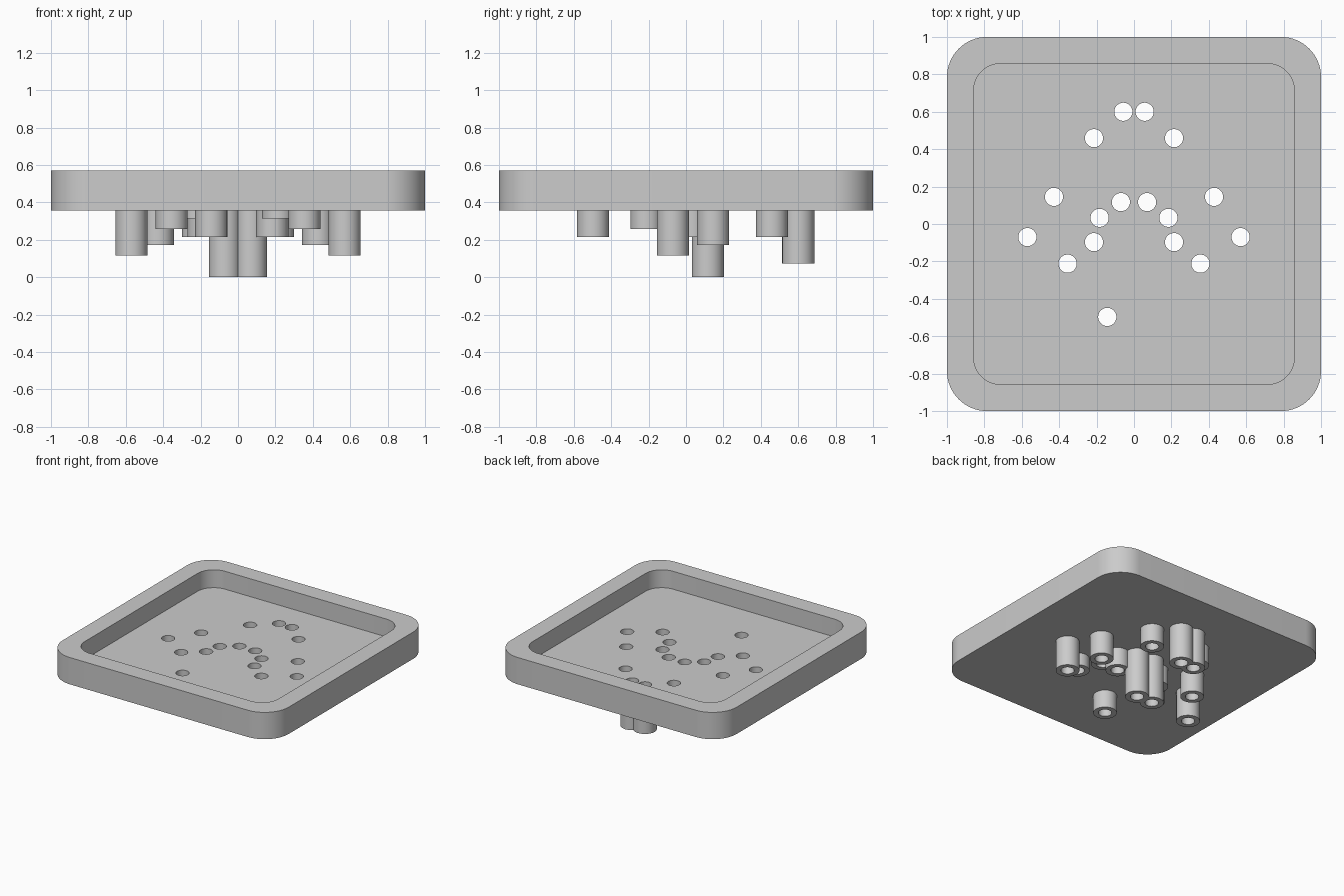
import bpy, bmesh, math
from mathutils import Matrix, Vector

cube = bpy.data.objects.get("Cube")
if cube:
    bpy.data.objects.remove(cube, do_unlink=True)

U = 1 / 14                                   # design unit
BASE, FLOOR, RIM = 5 * U, 6 * U, 8 * U       # heights of underside, tray floor, rim
PEG_R, HOLE_R = 1.2 * U, 0.68 * U

grey = bpy.data.materials.new("plain grey")
grey.use_nodes = True
colour = (0.6, 0.6, 0.6, 1)
grey.diffuse_color = colour
grey.node_tree.nodes["Principled BSDF"].inputs["Base Color"].default_value = colour


def make_object(name, bm):
    bmesh.ops.recalc_face_normals(bm, faces=bm.faces)
    mesh = bpy.data.meshes.new(name)
    bm.to_mesh(mesh)
    bm.free()
    mesh.materials.append(grey)
    ob = bpy.data.objects.new(name, mesh)
    bpy.context.collection.objects.link(ob)
    return ob


def rounded_square(bm, half, radius, z, steps=16):
    ring = []
    for corner in range(4):
        turn = Matrix.Rotation(corner * math.pi / 2, 3, "Z")
        for i in range(steps + 1):
            a = i / steps * math.pi / 2
            c = half - radius
            p = turn @ Vector((c + radius * math.cos(a), c + radius * math.sin(a), z))
            ring.append(bm.verts.new(p))
    return ring


def cylinders(name, spots, radius, top, bottom=None):
    bm = bmesh.new()
    for x, y, low in spots:
        z0 = low if bottom is None else bottom
        bmesh.ops.create_cone(bm, cap_ends=True, segments=48, radius1=radius, radius2=radius,
                              depth=top - z0, matrix=Matrix.Translation((x, y, (top + z0) / 2)))
    return make_object(name, bm)


def boolean(target, other, operation):
    mod = target.modifiers.new(operation.title(), "BOOLEAN")
    mod.object, mod.operation, mod.solver, mod.use_self = other, operation, "EXACT", True
    bpy.context.view_layer.objects.active = target
    bpy.ops.object.modifier_apply(modifier=mod.name)
    bpy.data.objects.remove(other, do_unlink=True)


# Tray: outer wall, rim, inner wall and recessed floor
bm = bmesh.new()
rings = [rounded_square(bm, 1, 3 * U, BASE), rounded_square(bm, 1, 3 * U, RIM),
         rounded_square(bm, 12 * U, 2 * U, RIM), rounded_square(bm, 12 * U, 2 * U, FLOOR)]
for low, high in zip(rings, rings[1:]):
    n = len(low)
    for i in range(n):
        j = (i + 1) % n
        bm.faces.new((low[i], low[j], high[j], high[i]))
bm.faces.new(rings[0])
bm.faces.new(rings[-1])
tray = make_object("tray_with_pegs", bm)

# Hollow pegs of different lengths: x, y and lower end, mirrored across x
pairs = [(0.057, 0.60, 0.073), (0.214, 0.459, 0.215), (0.428, 0.145, 0.172),
         (0.07, 0.117, 0), (0.184, 0.033, 0.215), (0.57, -0.07, 0.116),
         (0.214, -0.097, 0.315), (0.355, -0.212, 0.258)]
spots = [(s * x, y, low) for x, y, low in pairs for s in (1, -1)]
spots.append((-2 * U, -0.497, 0.215))        # single peg near the front

boolean(tray, cylinders("pegs", spots, PEG_R, BASE + U / 2), "UNION")
boolean(tray, cylinders("hole_cutter", spots, HOLE_R, RIM + U, -U), "DIFFERENCE")

# Smooth walls with crisp edges
bpy.ops.object.select_all(action="DESELECT")
tray.select_set(True)
bpy.context.view_layer.objects.active = tray
bpy.ops.object.shade_smooth_by_angle(angle=math.radians(30))
